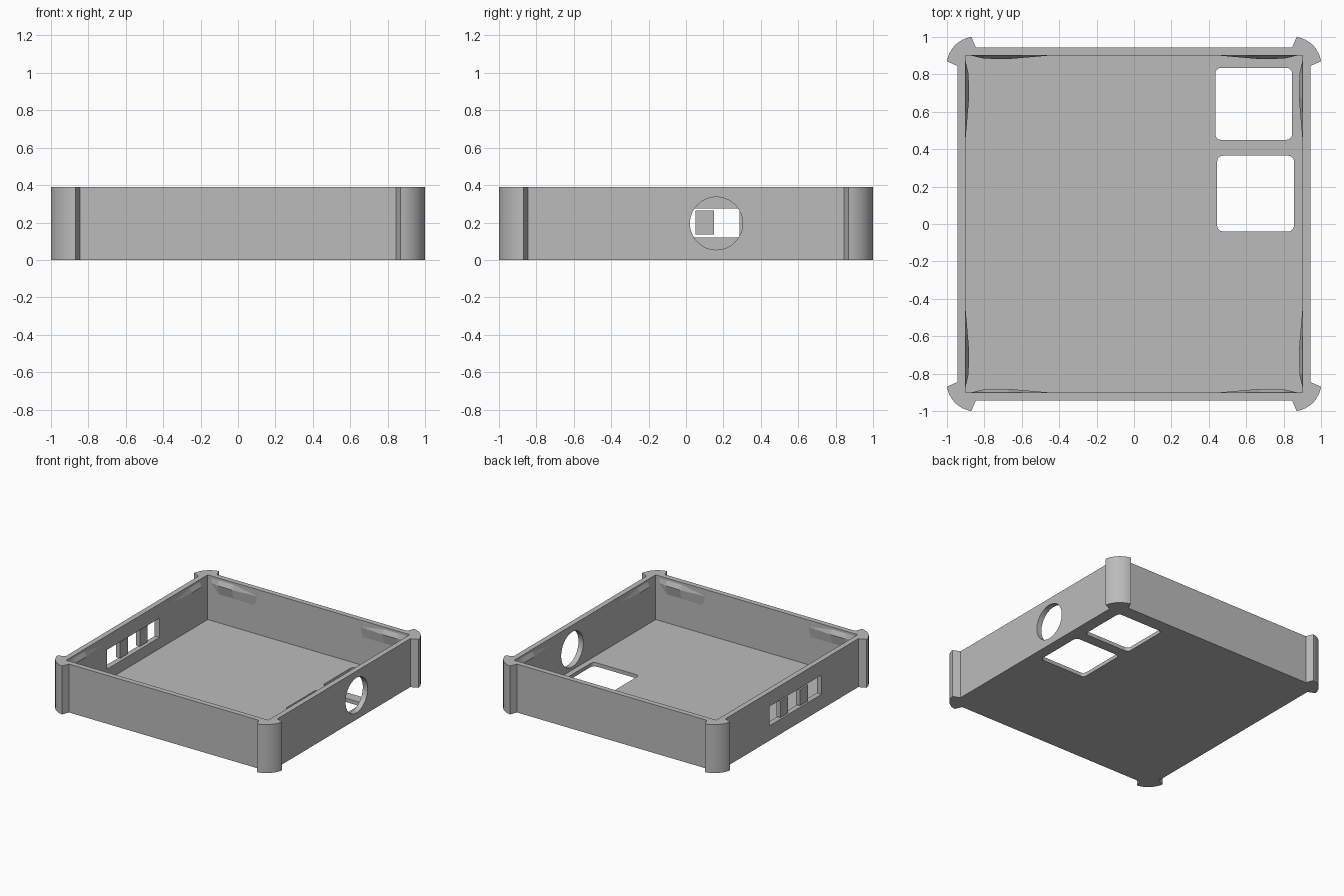
import bpy, bmesh, math
from mathutils import Matrix, Vector

cube = bpy.data.objects.get("Cube")
if cube:
    bpy.data.objects.remove(cube, do_unlink=True)

HEIGHT, FLOOR = 0.39, 0.03
OUTER, INNER = 0.943, 0.9

grey = bpy.data.materials.new("plain grey")
grey.use_nodes = True
grey.diffuse_color = (0.5, 0.5, 0.5, 1)
grey.node_tree.nodes["Principled BSDF"].inputs["Base Color"].default_value = (0.5, 0.5, 0.5, 1)


def finish(name, bm):
    bmesh.ops.recalc_face_normals(bm, faces=bm.faces)
    mesh = bpy.data.meshes.new(name)
    bm.to_mesh(mesh)
    bm.free()
    mesh.materials.append(grey)
    obj = bpy.data.objects.new(name, mesh)
    bpy.context.collection.objects.link(obj)
    return obj


def prism(name, outline, z0, z1):
    """Extrude a flat outline straight up."""
    bm = bmesh.new()
    face = bm.faces.new([bm.verts.new((x, y, z0)) for x, y in outline])
    up = bmesh.ops.extrude_face_region(bm, geom=[face])["geom"]
    bmesh.ops.translate(bm, vec=(0, 0, z1 - z0),
                        verts=[v for v in up if isinstance(v, bmesh.types.BMVert)])
    return finish(name, bm)


def rounded_rect(x0, x1, y0, y1, r, steps=6):
    points = []
    centres = [(x1 - r, y1 - r), (x0 + r, y1 - r), (x0 + r, y0 + r), (x1 - r, y0 + r)]
    for i, (cx, cy) in enumerate(centres):
        for k in range(steps + 1):
            a = math.radians(90) * (i + k / steps)
            points.append((cx + r * math.cos(a), cy + r * math.sin(a)))
    return points


def box(name, x0, x1, y0, y1, z0, z1):
    return prism(name, [(x0, y0), (x1, y0), (x1, y1), (x0, y1)], z0, z1)


def cut(target, cutter):
    mod = target.modifiers.new("cut", "BOOLEAN")
    mod.operation = "DIFFERENCE"
    mod.solver = "EXACT"
    mod.object = cutter
    bpy.context.view_layer.objects.active = target
    bpy.ops.object.modifier_apply(modifier=mod.name)
    bpy.data.objects.remove(cutter, do_unlink=True)


# Tray outline: straight walls with a flared round bumper at each corner
centre, radius, flare = 0.845, 0.157, math.radians(9)
corner = [(OUTER, centre)]
for k in range(17):
    a = flare + (math.radians(90) - 2 * flare) * k / 16
    corner.append((centre + radius * math.cos(a), centre + radius * math.sin(a)))
corner.append((centre, OUTER))
outline = []
for i in range(4):
    turn = Matrix.Rotation(math.radians(90) * i, 2)
    outline += [tuple(turn @ Vector(p)) for p in corner]
tray = prism("tray", outline, 0, HEIGHT)

# Cavity
cut(tray, box("cavity", -INNER, INNER, -INNER, INNER, FLOOR, HEIGHT + 0.1))

# Two rounded windows in the floor
cut(tray, prism("window_back", rounded_rect(0.435, 0.845, 0.45, 0.835, 0.03), -0.1, 0.1))
cut(tray, prism("window_middle", rounded_rect(0.445, 0.855, -0.04, 0.365, 0.03), -0.1, 0.1))

# Round cable hole through the +x wall
bm = bmesh.new()
bmesh.ops.create_cone(bm, cap_ends=True, segments=48, radius1=0.141, radius2=0.141, depth=0.3,
                      matrix=Matrix.Translation((0.92, 0.162, 0.195)) @ Matrix.Rotation(math.radians(90), 4, "Y"))
cut(tray, finish("cable_hole", bm))

# Long slot through the -x wall, with two small blocks standing in it
cut(tray, box("port_slot", -1.1, -0.8, -0.38, 0.285, 0.12, 0.275))
for i, y in enumerate((-0.2, 0.05)):
    box(f"slot_block_{i + 1}", -0.945, -0.91, y, y + 0.1, 0.135, 0.265)

# Shallow snap ridges inside each wall, two per wall
stations = ((0.87, 0), (0.8, 0.016), (0.67, 0.018), (0.46, 0))
for i in range(4):
    for side in (-1, 1):
        bm = bmesh.new()
        rows = []
        for along, depth in stations:
            rows.append([bm.verts.new((side * along, INNER + 0.002 - d, z))
                         for d, z in ((0, 0.375), (depth + 0.002, 0.335), (0, 0.25))])
        for a, b in zip(rows, rows[1:]):
            for k in range(3):
                n = (k + 1) % 3
                bm.faces.new((a[k], a[n], b[n], b[k]))
        bm.faces.new(rows[0])
        bm.faces.new(rows[-1])
        bmesh.ops.rotate(bm, verts=bm.verts, matrix=Matrix.Rotation(math.radians(90) * i, 3, "Z"))
        finish(f"snap_ridge_{i + 1}_{'a' if side < 0 else 'b'}", bm)

# Smooth the rounded surfaces, keep the edges sharp
bpy.ops.object.select_all(action="DESELECT")
tray.select_set(True)
bpy.context.view_layer.objects.active = tray
bpy.ops.object.shade_smooth_by_angle(angle=math.radians(30))
